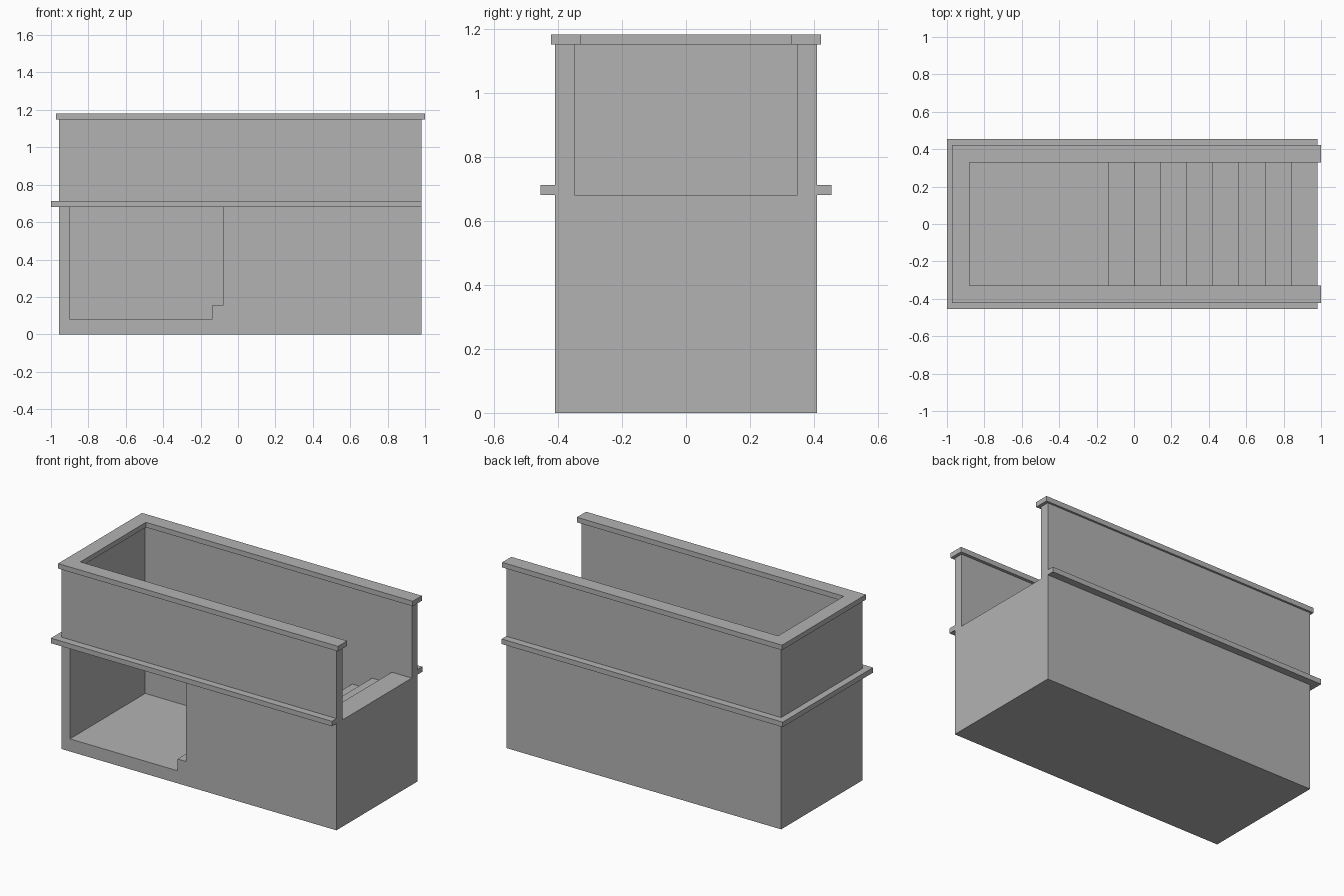
import bpy
import bmesh
from mathutils import Vector

cube = bpy.data.objects.get("Cube")
if cube:
    bpy.data.objects.remove(cube, do_unlink=True)

# Single plain grey
grey = bpy.data.materials.new("plain grey")
grey.use_nodes = True
COLOUR = (0.45, 0.45, 0.45, 1)
grey.diffuse_color = COLOUR
grey.node_tree.nodes["Principled BSDF"].inputs["Base Color"].default_value = COLOUR

# Main dimensions
LEFT, RIGHT, HALF_Y = -0.957, 0.98, 0.409
IN_LEFT, IN_Y = -0.898, 0.349
WALL_TOP, FLOOR, LANDING = 1.15, 0.08, 0.68
STEPS, FIRST_X, TREAD = 8, -0.14, 0.14
RISE = (LANDING - FLOOR) / STEPS


def prism(name, points, sweep):
    """Extrude a closed outline along the sweep vector."""
    bm = bmesh.new()
    face = bm.faces.new([bm.verts.new(p) for p in points])
    out = bmesh.ops.extrude_face_region(bm, geom=[face])
    moved = [v for v in out["geom"] if isinstance(v, bmesh.types.BMVert)]
    bmesh.ops.translate(bm, verts=moved, vec=Vector(sweep))
    bmesh.ops.recalc_face_normals(bm, faces=bm.faces)
    mesh = bpy.data.meshes.new(name)
    bm.to_mesh(mesh)
    bm.free()
    mesh.materials.append(grey)
    obj = bpy.data.objects.new(name, mesh)
    bpy.context.collection.objects.link(obj)
    return obj


def side_prism(name, outline, y0, y1):
    return prism(name, [(x, y0, z) for x, z in outline], (0, y1 - y0, 0))


def u_trim(name, x0, x1, y_out, x_in, y_in, z0, z1):
    """Trim wrapping three sides, open at the stair top."""
    outline = [(x1, -y_out), (x0, -y_out), (x0, y_out), (x1, y_out),
               (x1, y_in), (x_in, y_in), (x_in, -y_in), (x1, -y_in)]
    return prism(name, [(x, y, z0) for x, y in outline], (0, 0, z1 - z0))


def cut(target, cutter):
    cutter.hide_render = True
    mod = target.modifiers.new("cut", 'BOOLEAN')
    mod.operation = 'DIFFERENCE'
    mod.solver = 'EXACT'
    mod.object = cutter
    bpy.context.view_layer.objects.active = target
    bpy.ops.object.modifier_apply(modifier=mod.name)
    bpy.data.objects.remove(cutter, do_unlink=True)


# Solid block that becomes walls, floor and stairs
body = side_prism("stairwell_body",
                  [(LEFT, 0), (RIGHT, 0), (RIGHT, WALL_TOP), (LEFT, WALL_TOP)],
                  -HALF_Y, HALF_Y)

# Hollow above the floor and steps, open at the top and right end
hollow = [(IN_LEFT, FLOOR)]
for i in range(STEPS):
    x = FIRST_X + i * TREAD
    hollow += [(x, FLOOR + i * RISE), (x, FLOOR + (i + 1) * RISE)]
hollow += [(1.2, LANDING), (1.2, 1.3), (IN_LEFT, 1.3)]
cut(body, side_prism("hollow_cutter", hollow, -IN_Y, IN_Y))

# Doorway through the front wall, notched around the first step
door_x, step_z = -0.08, FLOOR + RISE
doorway = [(IN_LEFT, FLOOR), (FIRST_X, FLOOR), (FIRST_X, step_z),
           (door_x, step_z), (door_x, LANDING), (IN_LEFT, LANDING)]
cut(body, side_prism("doorway_cutter", doorway, -0.5, -0.3))

# Ledge around the middle and coping on the walls
u_trim("middle_ledge", -1.0, RIGHT, 0.455, LEFT, HALF_Y, LANDING, 0.712)
u_trim("wall_coping", -0.972, 1.0, 0.422, -0.88, 0.33, WALL_TOP, 1.182)
